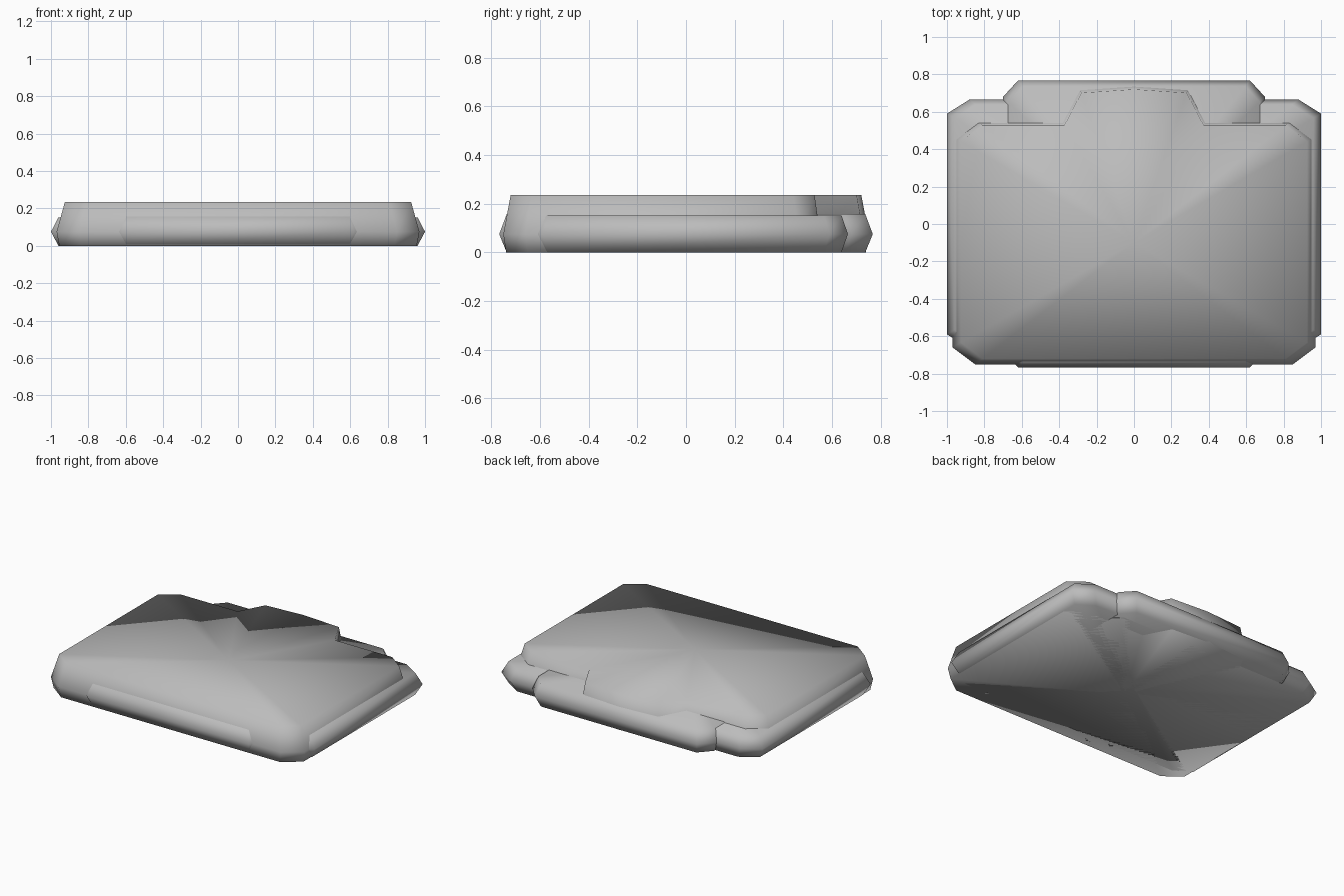
import bpy, bmesh

if "Cube" in bpy.data.objects:
    bpy.data.objects.remove(bpy.data.objects["Cube"])

mat = bpy.data.materials.new("plain grey")
mat.diffuse_color = (0.5, 0.5, 0.5, 1)
mat.use_nodes = True
mat.node_tree.nodes["Principled BSDF"].inputs["Base Color"].default_value = mat.diffuse_color


def slab(name, half, levels, centre_y=0.0):
    """Loft a mirrored outline (right half, front to back) through (z, scale_x, scale_y) levels."""
    left = [(-x, y) for x, y in reversed(half) if x > 0]
    outline = half + left
    n = len(outline)
    bm = bmesh.new()
    rings = [[bm.verts.new((x * sx, y * sy, z)) for x, y in outline] for z, sx, sy in levels]
    for low, high in zip(rings, rings[1:]):
        for i in range(n):
            j = (i + 1) % n
            bm.faces.new((low[i], low[j], high[j], high[i]))
    # fan caps around a centre point
    for ring, flip in ((rings[0], True), (rings[-1], False)):
        c = bm.verts.new((0, centre_y, ring[0].co.z))
        for i in range(n):
            tri = (ring[i], ring[(i + 1) % n], c)
            bm.faces.new(tri[::-1] if flip else tri)
    for f in bm.faces:
        f.smooth = True
    me = bpy.data.meshes.new(name)
    bm.to_mesh(me)
    bm.free()
    me.materials.append(mat)
    ob = bpy.data.objects.new(name, me)
    bpy.context.collection.objects.link(ob)
    return ob


# main top slab with a pointed tab at the back
slab("top_slab",
     [(0.85, -0.75), (0.97, -0.66), (0.97, 0.46), (0.85, 0.55),
      (0.39, 0.55), (0.295, 0.73), (0, 0.75)],
     [(0, 0.985, 0.985), (0.075, 1, 1), (0.235, 0.954, 0.96)], -0.1)

# wide slab showing along both sides
slab("side_slab",
     [(0.88, -0.665), (1.0, -0.59), (1.0, 0.59), (0.88, 0.665)],
     [(0, 0.96, 0.96), (0.075, 1, 1), (0.152, 0.96, 0.96)])

# narrower, longer slab showing at the back and as a lip at the front
slab("lip_slab",
     [(0.62, -0.767), (0.70, -0.68), (0.70, 0.68), (0.62, 0.767)],
     [(0, 0.96, 0.96), (0.075, 1, 1), (0.157, 0.96, 0.96)])
